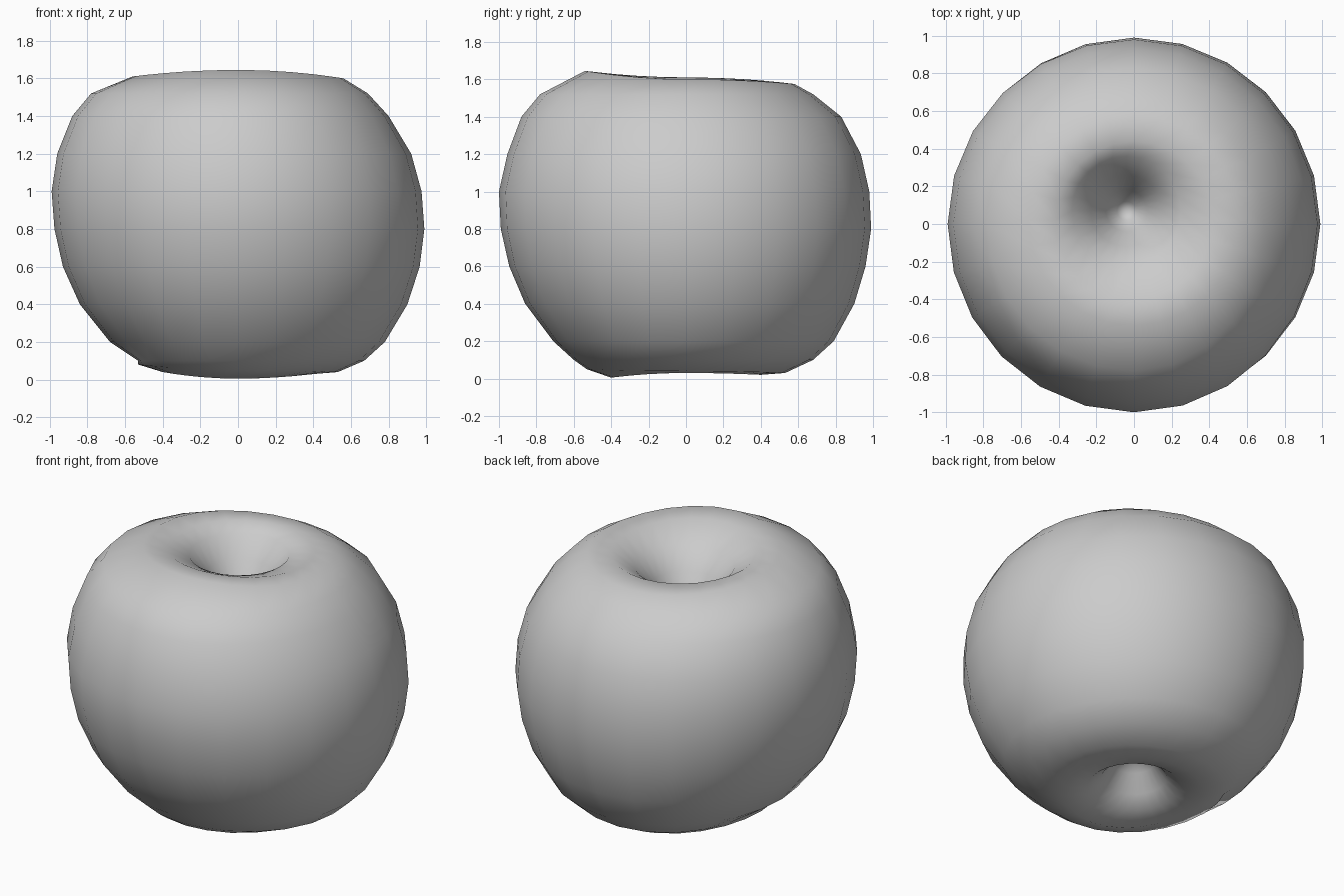
import bpy
import bmesh
from math import cos, sin, pi, tau

cube = bpy.data.objects.get("Cube")
if cube:
    bpy.data.objects.remove(cube, do_unlink=True)

SEGMENTS = 24

# Body rings: height, then radius toward left, back, right, front
BODY = [
    (0.10, .67, .68, .53, .60),
    (0.20, .78, .79, .68, .71),
    (0.40, .90, .90, .84, .86),
    (0.60, .965, .96, .93, .945),
    (0.80, .99, .99, .975, .99),
    (1.00, .975, .98, .99, 1.0),
    (1.20, .92, .935, .96, .955),
    (1.40, .80, .83, .88, .88),
    (1.52, .69, .68, .78, .78),
]
# Rim rings: radius, then height toward left, back, right, front
CROWN = [
    (.56, 1.60, 1.575, 1.61, 1.645),
    (.42, 1.60, 1.59, 1.60, 1.63),
]
BASE = [
    (.40, .03, .02, .04, .005),
    (.53, .04, .03, .08, .05),
]
# Hollow rings: radius, height
TOP_HOLLOW = [(.29, 1.54), (.19, 1.42), (.11, 1.28), (.05, 1.18)]
BOTTOM_HOLLOW = [(.05, .27), (.12, .22), (.19, .12), (.27, .06)]
TOP_CENTRE = (-.04, .07)


def blend(values, angle):
    """Mix four side values smoothly around the axis."""
    return sum(v * max(0, cos(angle - k * pi / 2)) ** 2
               for k, v in enumerate(values))


def make_ring(bm, radii, heights, centre=(0, 0)):
    ring = []
    for i in range(SEGMENTS):
        a = tau * i / SEGMENTS
        r = blend(radii, a)
        ring.append(bm.verts.new((centre[0] + r * cos(a),
                                  centre[1] + r * sin(a),
                                  blend(heights, a))))
    return ring


def close_ring(bm, ring, tip, flip):
    for i, v in enumerate(ring):
        w = ring[(i + 1) % SEGMENTS]
        bm.faces.new((w, v, tip) if flip else (v, w, tip))


bm = bmesh.new()
rings = []

# Underside hollow and base
for r, z in BOTTOM_HOLLOW:
    rings.append(make_ring(bm, [r] * 4, [z] * 4))
for r, *heights in BASE:
    rings.append(make_ring(bm, [r] * 4, heights))

# Rounded sides
for z, *radii in BODY:
    rings.append(make_ring(bm, radii, [z] * 4))

# Crown and stem hollow
for r, *heights in CROWN:
    rings.append(make_ring(bm, [r] * 4, heights, (0, .02)))
for r, z in TOP_HOLLOW:
    rings.append(make_ring(bm, [r] * 4, [z] * 4, TOP_CENTRE))

# Skin between the rings
for low, high in zip(rings, rings[1:]):
    for i in range(SEGMENTS):
        j = (i + 1) % SEGMENTS
        bm.faces.new((low[i], low[j], high[j], high[i]))
close_ring(bm, rings[0], bm.verts.new((0, 0, .28)), True)
close_ring(bm, rings[-1], bm.verts.new((*TOP_CENTRE, 1.15)), False)

bmesh.ops.recalc_face_normals(bm, faces=bm.faces)
for face in bm.faces:
    face.smooth = True

mesh = bpy.data.meshes.new("fruit_body")
bm.to_mesh(mesh)
bm.free()
fruit = bpy.data.objects.new("fruit_body", mesh)
bpy.context.collection.objects.link(fruit)

# Plain grey skin
grey = bpy.data.materials.new("plain_grey")
grey.use_nodes = True
colour = (.6, .6, .6, 1)
grey.diffuse_color = colour
grey.node_tree.nodes["Principled BSDF"].inputs["Base Color"].default_value = colour
mesh.materials.append(grey)
